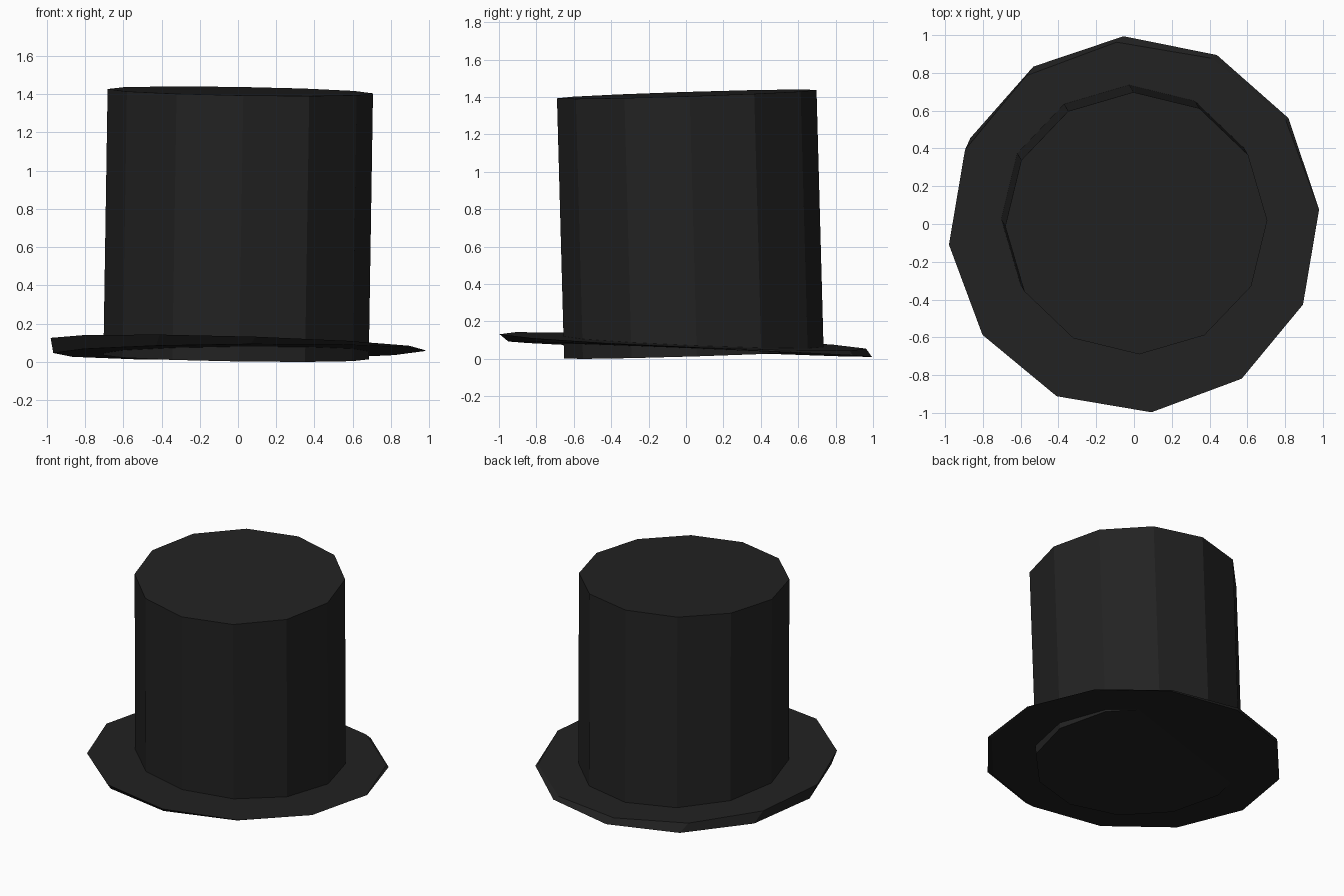
import bpy, bmesh
from math import cos, sin, radians, tau

if "Cube" in bpy.data.objects:
    bpy.data.objects.remove(bpy.data.objects["Cube"])

SIDES = 12
felt = bpy.data.materials.new("black_felt")
felt.diffuse_color = (0.016, 0.016, 0.016, 1)
felt.use_nodes = True
felt.node_tree.nodes["Principled BSDF"].inputs["Base Color"].default_value = felt.diffuse_color


def ring(bm, centre, radius, phase, plane):
    """Twelve-sided ring lying on the tilted plane z = h + a*x + b*y."""
    h, a, b = plane
    verts = []
    for i in range(SIDES):
        t = radians(phase) + tau * i / SIDES
        x = centre[0] + radius * cos(t)
        y = centre[1] + radius * sin(t)
        verts.append(bm.verts.new((x, y, h + a * x + b * y)))
    return verts


def capped_drum(name, bottom, top):
    """Closed flat-sided drum between two rings."""
    bm = bmesh.new()
    low, high = ring(bm, *bottom), ring(bm, *top)
    for i in range(SIDES):
        j = (i + 1) % SIDES
        bm.faces.new((low[i], low[j], high[j], high[i]))
    bm.faces.new(low[::-1])
    bm.faces.new(high)
    mesh = bpy.data.meshes.new(name)
    bm.to_mesh(mesh)
    bm.free()
    mesh.materials.append(felt)
    obj = bpy.data.objects.new(name, mesh)
    bpy.context.collection.objects.link(obj)
    return obj


# Crown: leaning drum that pokes slightly below the brim
capped_drum("crown",
            ((-0.01, 0.042), 0.694, 1.3, (0.022, -0.016, 0.031)),
            ((0.012, 0.004), 0.694, 1.3, (1.415, -0.017, 0.032)))

# Brim: tilted disc, thick on the left and thinning to an edge on the right
capped_drum("brim",
            ((0.006, 0.022), 0.974, 3.6, (0.052, 0.008, -0.042)),
            ((0.0, -0.017), 0.984, 5.4, (0.092, -0.029, -0.042)))
